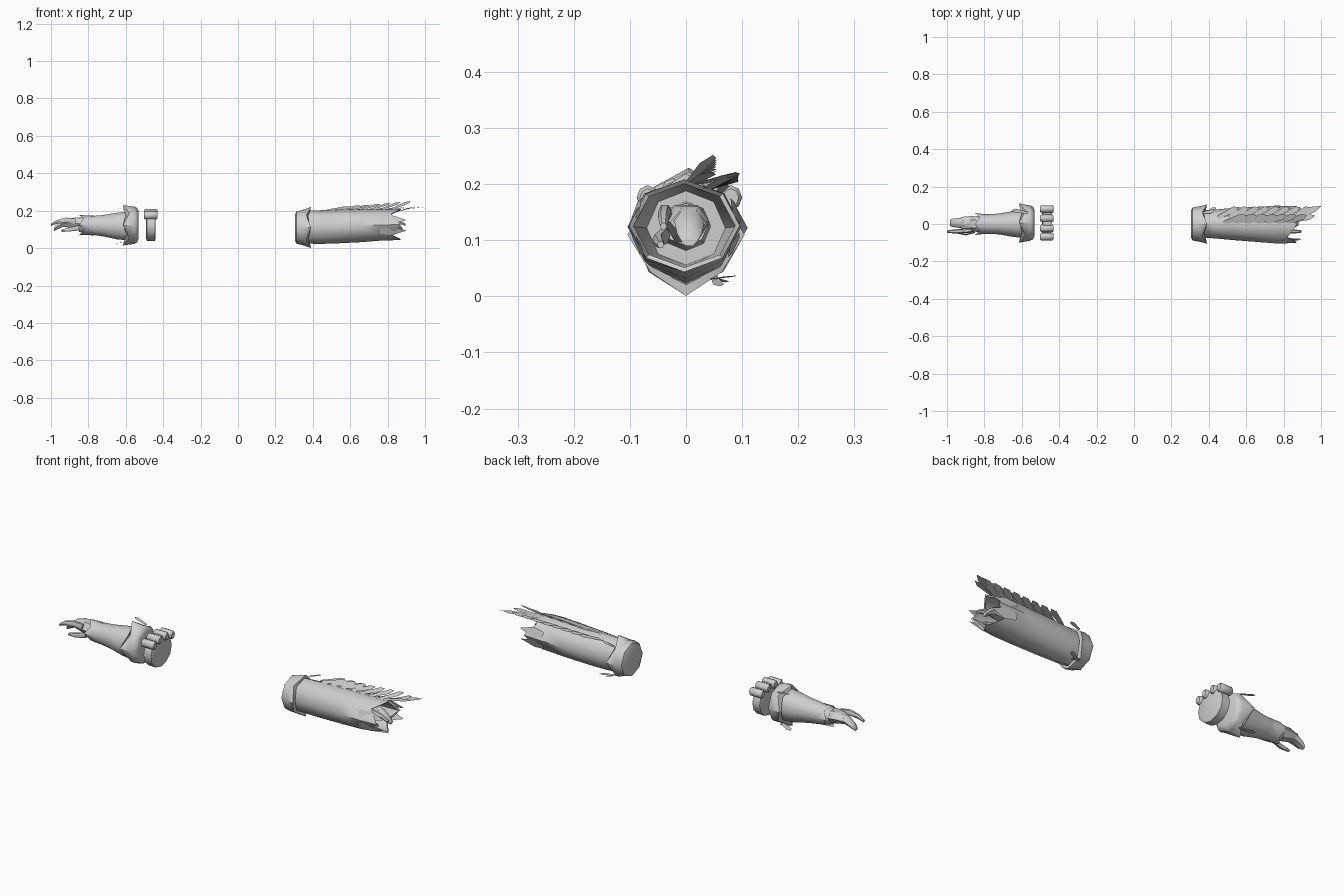
import bpy, bmesh, math
from mathutils import Vector

grey = bpy.data.materials.new("pale grey")
grey.diffuse_color = (0.62, 0.62, 0.62, 1)


def finish(bm, name, angle=50, recalc=True):
    if recalc:
        bmesh.ops.recalc_face_normals(bm, faces=bm.faces)
    me = bpy.data.meshes.new(name)
    bm.to_mesh(me)
    bm.free()
    ob = bpy.data.objects.new(name, me)
    bpy.context.collection.objects.link(ob)
    me.materials.append(grey)
    bpy.ops.object.select_all(action='DESELECT')
    ob.select_set(True)
    bpy.context.view_layer.objects.active = ob
    bpy.ops.object.shade_smooth_by_angle(angle=math.radians(angle))
    return ob


def loft(name, rings, n=8, start=True, end=True, angle=50):
    """Rings along x: (x, cy, cz, ry, rz[, point shift in x, point flare])."""
    bm = bmesh.new()
    loops = []
    for r in rings:
        x, cy, cz, ry, rz = r[:5]
        jx, jr = r[5:] if len(r) > 5 else (0, 0)
        loop = []
        for i in range(n):
            a = math.tau * i / n
            p = 1 - i % 2
            k = 1 + jr * p
            loop.append(bm.verts.new((x + jx * p, cy + ry * k * math.cos(a), cz + rz * k * math.sin(a))))
        loops.append(loop)
    for a, b in zip(loops, loops[1:]):
        for i in range(n):
            j = (i + 1) % n
            bm.faces.new((a[i], a[j], b[j], b[i]))
    if start:
        bm.faces.new(loops[0])
    if end:
        bm.faces.new(loops[-1])
    return finish(bm, name, angle)


def plate(name, base, tip, width, blunt=0.8, up=(0, 0, 1)):
    """Flat pointed blade from base to tip."""
    base, tip = Vector(base), Vector(tip)
    side = (tip - base).cross(Vector(up)).normalized() * width / 2
    mid = base.lerp(tip, blunt)
    bm = bmesh.new()
    pts = (base - side * 0.6, base + side * 0.6, mid + side, tip, mid - side)
    bm.faces.new([bm.verts.new(p) for p in pts])
    return finish(bm, name, recalc=False)


def hand(side, s, wrist):
    """Bent fingers and thumb; s is the x direction they point in."""
    def digit(name, pts):
        loft(side + name, [(wrist + s * d, y, z, ry, rz) for d, y, z, ry, rz in pts], n=6)
    digit("_palm", [(-0.03, 0, .125, .036, .036), (.02, 0, .132, .042, .036),
                    (.06, .003, .135, .038, .030), (.085, .004, .132, .032, .022)])
    digit("_fingers", [(.06, .005, .138, .030, .026), (.10, .006, .130, .026, .021),
                       (.13, .006, .112, .022, .016), (.145, .006, .098, .014, .009)])
    digit("_index_finger", [(.03, -.034, .142, .012, .018), (.08, -.038, .150, .012, .015),
                            (.13, -.040, .140, .010, .012), (.16, -.040, .125, .006, .007)])
    digit("_thumb", [(.01, -.038, .108, .010, .016), (.06, -.050, .100, .011, .012),
                     (.105, -.045, .092, .006, .007)])


# Left arm: hand, forearm and glove edge
hand("left", -1, -0.84)
loft("left_forearm", [(-.85, 0, .125, .040, .040), (-.80, 0, .122, .050, .050),
                      (-.72, 0, .120, .056, .060), (-.65, 0, .118, .068, .074),
                      (-.56, 0, .118, .078, .084)], n=10)
loft("left_glove_edge", [(-.825, 0, .124, .054, .050, -.025, .08), (-.80, 0, .122, .053, .052),
                         (-.77, 0, .121, .053, .054)], start=False, end=False)

# Left elbow cuff with flared points
loft("left_cuff", [(-.60, .005, .12, .078, .082, -.01, .05), (-.58, .005, .122, .092, .094, -.035, .14),
                   (-.555, .005, .122, .094, .100), (-.54, .005, .122, .088, .092),
                   (-.532, .005, .122, .068, .072)], start=False)
plate("left_tie_low", (-.58, .04, .035), (-.655, .07, .025), .028)
plate("left_tie_low_inner", (-.58, .05, .03), (-.65, .045, .04), .02)
plate("left_tie_top", (-.57, .06, .20), (-.65, .075, .215), .02)

# Separate knuckle guard: rounded disc with four bars
loft("guard_disc", [(-.492, .003, .118, .072, .066), (-.487, .003, .118, .086, .080),
                    (-.445, .003, .118, .086, .080), (-.440, .003, .118, .072, .066)], n=12)
for i, y in enumerate((-.068, -.024, .030, .080)):
    z = .176 + (.012 if i in (1, 2) else 0)
    loft("guard_knuckle", [(-.502, y, z, .014, .016), (-.495, y, z, .020, .022),
                           (-.437, y, z, .020, .022), (-.430, y, z, .014, .016)], n=8)

# Right arm: open sleeve with a ragged mouth, and the hand inside it
loft("right_sleeve", [(.34, 0, .112, .070, .085), (.42, 0, .112, .076, .090),
                      (.52, 0, .115, .085, .090), (.66, -.002, .120, .094, .088),
                      (.76, -.003, .124, .101, .084), (.82, -.003, .126, .097, .081, .05, .02),
                      (.815, -.003, .126, .089, .073, .05, .02), (.75, -.003, .124, .090, .074),
                      (.62, 0, .122, .070, .066)], n=8)
loft("right_forearm", [(.60, 0, .125, .045, .045), (.73, 0, .128, .040, .038)], n=8)
hand("right", 1, 0.735)

# Points hanging from the sleeve mouth
for a in (20, 160, 205, 335):
    c, s = math.cos(math.radians(a)), math.sin(math.radians(a))
    plate("sleeve_point", (.76, .098 * c, .125 + .082 * s), (.90, .088 * c, .125 + .074 * s),
          .05, .45, (0, c, s))

# Right elbow cuff with flared points
loft("right_cuff", [(.305, 0, .11, .072, .070), (.312, 0, .11, .088, .086),
                    (.345, 0, .11, .094, .094), (.365, 0, .11, .090, .094, .025, .16),
                    (.375, 0, .11, .076, .086, .01, .04)], end=False)
plate("right_tie_low", (.36, .04, .03), (.44, .088, .037), .022)
plate("right_tie_low_outer", (.36, .05, .035), (.42, .06, .018), .02)
plate("right_tie_top", (.37, .06, .185), (.43, .07, .20), .02)

# Two overlapping rows of feathers along the top of the sleeve
for i in range(8):
    plate("outer_feather", (.45 + .055 * i, .035, .190), (.56 + .055 * i, .090, .208 + .002 * i), .032)
for i in range(7):
    plate("crest_feather", (.48 + .055 * i, .005, .203), (.60 + .054 * i, .048, .222 + .005 * i), .034,
          .8, (0, -.3, 1))
plate("long_feather", (.82, .02, .200), (1.0, .095, .220), .032)
plate("long_feather_inner", (.80, .01, .200), (.97, .045, .222), .032)
